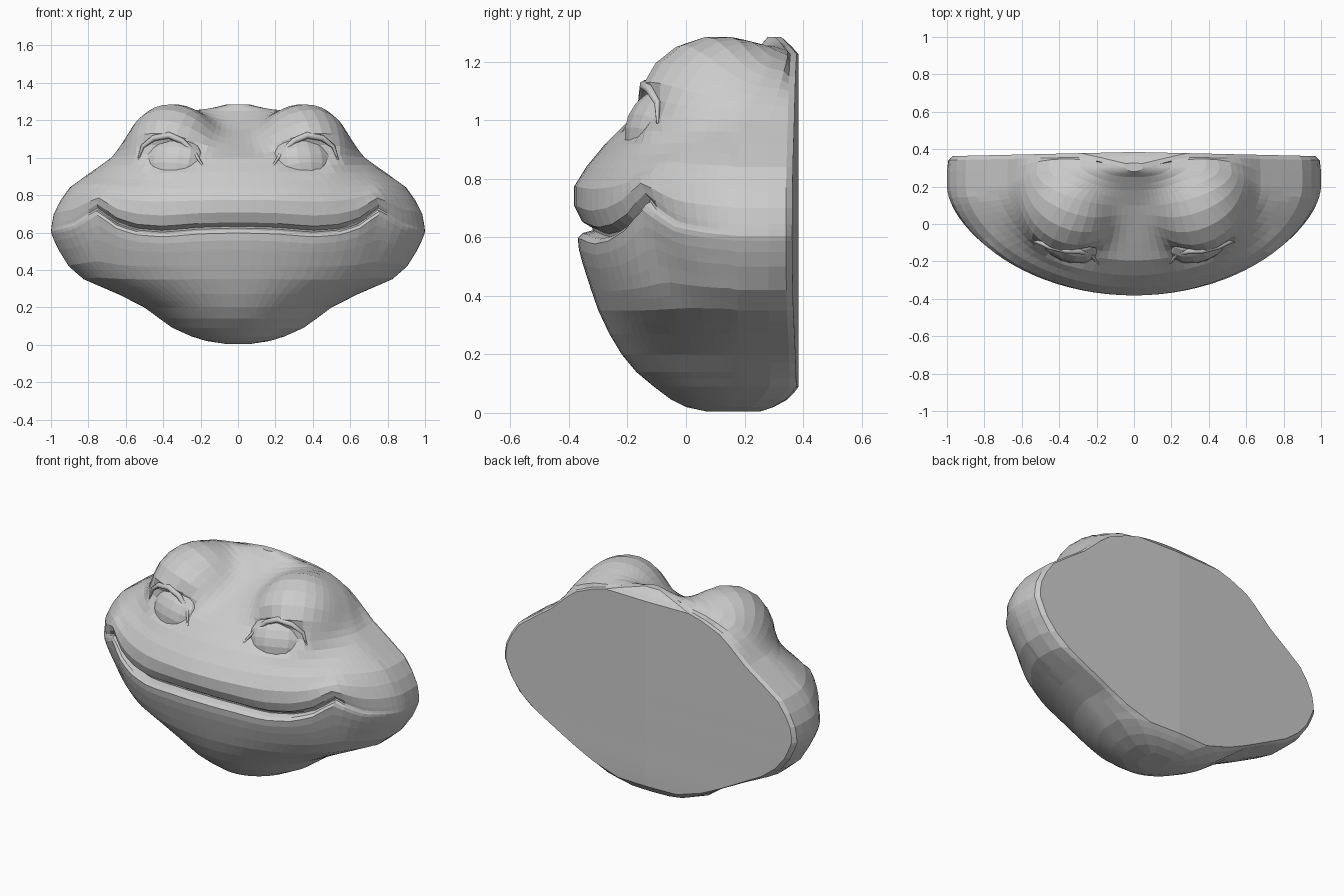
import bpy, bmesh, math
from mathutils import Vector
from mathutils.bvhtree import BVHTree

if "Cube" in bpy.data.objects:
    bpy.data.objects.remove(bpy.data.objects["Cube"])

# Profile rows: height, half width, front y
ROWS = [(0.005, .07, .07), (.02, .17, .0), (.045, .25, -.05), (.09, .35, -.11), (.14, .42, -.17),
        (.2, .50, -.22), (.27, .64, -.262), (.35, .825, -.30), (.42, .905, -.325), (.5, .955, -.352),
        (.55, .98, -.366), (.588, .995, -.37), (.605, 1.0, -.36), (.614, .999, -.348), (.623, .998, -.342),
        (.645, .995, -.356), (.7, .985, -.382), (.77, .95, -.382), (.84, .90, -.34), (.92, .79, -.275),
        (1.0, .675, -.195), (1.05, .62, -.10), (1.1, .565, .0), (1.15, .50, .10),
        (1.2, .38, .18), (1.25, .20, .25), (1.285, .05, .28)]
N = 44


def lerp(pts, v):
    for (a, fa), (b, fb) in zip(pts, pts[1:]):
        if v <= b:
            return fa + (fb - fa) * max(0, (v - a) / (b - a))
    return pts[-1][1]


def mid_back(z):
    return lerp([(0, .14), (.1, .2), (1.0, .2), (1.1, .25), (1.2, .29), (1.29, .31)], z)


def plate(z):
    return lerp([(0, .24), (.02, .3), (.05, .355), (.09, .385), (1.23, .385), (1.29, .32)], z)


def plate_width(z):
    return lerp([(0, .05), (.09, .20), (.14, .36), (.2, .49), (.35, .77), (.42, .86), (.5, .925), (.6, .97)], z)


def mouth_shift(x):
    return lerp([(0, .01), (.2, .005), (.4, -.012), (.55, 0), (.65, .035), (.75, .11), (.88, .03), (1, 0)], abs(x))


# Brow bulges: smooth union with an ellipsoid, measured along a ray from inside it
def push(p, c, r, core, k=.13):
    u = p - core
    d = u.length
    u.normalize()
    o = core - c
    a = sum((u[i] / r[i]) ** 2 for i in range(3))
    b = sum(u[i] * o[i] / r[i] ** 2 for i in range(3))
    q = sum((o[i] / r[i]) ** 2 for i in range(3)) - 1
    far = (-b + math.sqrt(max(0, b * b - a * q))) / a
    h = max(k - abs(far - d), 0) / k
    return core + u * (max(far, d) + h * h * k / 4)


def shape(p):
    # mouth groove follows the smile line
    x, y, z = p
    if y < .15:
        fade = max(0, min(1, (.79 - abs(x)) / .08))
        g = .032 * fade * math.exp(-((z - .617) / .01) ** 2)
        y += g
        x *= 1 - g * .8
        z += mouth_shift(x) * math.exp(-((z - .62) / .17) ** 2)
    p = Vector((x, y, z))
    if y < .34 and z > .85:
        s = 1 if x >= 0 else -1
        p = push(p, Vector((s * .35, .11, 1.03)), (.25, .28, .258), Vector((s * .34, .16, .93)))
        p.x = s * max(0, s * p.x)
        p.y = min(p.y, .36)
    return p


# Head: lofted rings with a flat back
levels = []
for (z0, w0, f0), (z1, w1, f1) in zip(ROWS, ROWS[1:]):
    n = 2 if z1 - z0 > .03 else 1
    levels += [tuple(a + (b - a) * i / n for a, b in zip((z0, w0, f0), (z1, w1, f1))) for i in range(n)]
levels.append(ROWS[-1])

bm = bmesh.new()
rings = []
for z, w, f in levels:
    yc, yb = mid_back(z), plate(z)
    pts = []
    for i in range(N + 1):
        t = math.pi * i / N
        pts.append((w * math.cos(t), yc - (yc - f) * max(0, math.sin(t)) ** 1.17, z))
    pw = min(w * .975, plate_width(z))
    ye = yb - .022 * w
    side = [(w, yc + (ye - yc) * .5), (w * .5 + pw * .5 + .008, ye - .022), (pw, ye)]
    pts += [(-a, b, z) for a, b in side] + [(0, yb, z)] + [(a, b, z) for a, b in reversed(side)]
    rings.append([bm.verts.new(shape(p)) for p in pts])
for a, b in zip(rings, rings[1:]):
    for i in range(len(a)):
        j = (i + 1) % len(a)
        bm.faces.new((a[i], b[i], b[j], a[j]))
bm.faces.new(rings[0])
bm.faces.new(rings[-1])
bmesh.ops.recalc_face_normals(bm, faces=bm.faces)
bm.normal_update()
tree = BVHTree.FromBMesh(bm)


def front_y(x, z):
    return tree.ray_cast(Vector((x, -2, z)), Vector((0, 1, 0)))[0].y


LID = [(.18, .945), (.235, 1.03), (.30, 1.09), (.37, 1.12), (.45, 1.105), (.51, 1.06), (.535, .99)]
lid_pts = [(x, front_y(x, z), z) for x, z in LID]
eye_y = front_y(.345, 1.0)

# Eye sockets: sink an almond area
for v in bm.verts:
    q = ((abs(v.co.x) - .36) / .19) ** 2 + ((v.co.z - 1.03) / .1) ** 2
    if q < 1 and v.co.y < .1:
        v.co.y += .06 * (1 - q)
me = bpy.data.meshes.new("head")
bm.to_mesh(me)
bm.free()
head = bpy.data.objects.new("head", me)
bpy.context.collection.objects.link(head)

for s, name in ((-1, "left"), (1, "right")):
    # Eyeball with the lower lid swelling
    bpy.ops.mesh.primitive_uv_sphere_add(segments=16, ring_count=10, location=(s * .345, eye_y + .108, .97),
                                         rotation=(math.radians(-25), 0, s * math.radians(22)))
    eye = bpy.context.object
    eye.name = name + "_eye"
    eye.scale = (.18, .12, .15)
    # Upper eyelid rim
    cu = bpy.data.curves.new(name + "_eyelid", 'CURVE')
    cu.dimensions = '3D'
    cu.bevel_depth = .018
    cu.bevel_resolution = 1
    cu.use_fill_caps = True
    sp = cu.splines.new('POLY')
    sp.points.add(len(lid_pts) - 1)
    for i, (x, y, z) in enumerate(lid_pts):
        sp.points[i].co = (s * x, y + .008, z, 1)
        sp.points[i].radius = .25 + .75 * math.sin(math.pi * i / (len(lid_pts) - 1))
    lid = bpy.data.objects.new(name + "_eyelid", cu)
    bpy.context.collection.objects.link(lid)
    bpy.ops.object.select_all(action='DESELECT')
    lid.select_set(True)
    bpy.context.view_layer.objects.active = lid
    bpy.ops.object.convert(target='MESH')
